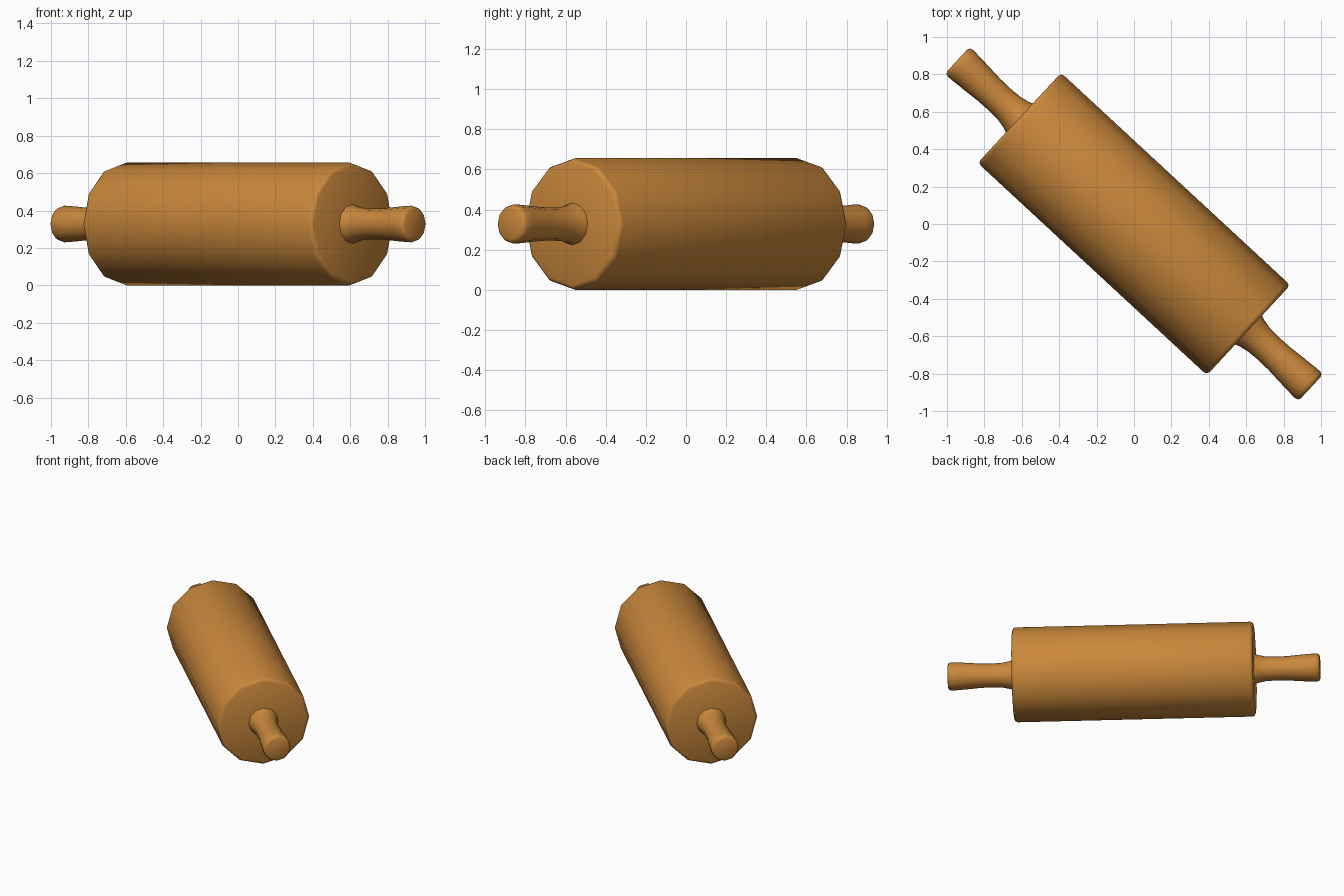
import bpy, bmesh, math
from mathutils import Matrix

if "Cube" in bpy.data.objects:
    bpy.data.objects.remove(bpy.data.objects["Cube"])

SIDES = 12
RADIUS = 0.328
PLACE = Matrix.Translation((0, 0, RADIUS)) @ Matrix.Rotation(math.radians(-42.8), 4, 'Z')

wood = bpy.data.materials.new("warm_wood")
wood.diffuse_color = (0.59, 0.245, 0.044, 1)
wood.use_nodes = True
wood.node_tree.nodes["Principled BSDF"].inputs["Base Color"].default_value = wood.diffuse_color


def lathe(name, profile, flip=False):
    """Turn (distance, radius) points around the long axis, capping both ends."""
    bm = bmesh.new()
    rings = []
    for x, r in profile:
        rings.append([bm.verts.new((x, r * math.cos(2 * math.pi * i / SIDES),
                                    r * math.sin(2 * math.pi * i / SIDES)))
                      for i in range(SIDES)])
    for a, b in zip(rings, rings[1:]):
        for i in range(SIDES):
            j = (i + 1) % SIDES
            bm.faces.new((a[i], a[j], b[j], b[i]))
    bm.faces.new(rings[0])
    bm.faces.new(rings[-1])
    if flip:
        bmesh.ops.scale(bm, vec=(-1, 1, 1), verts=bm.verts)
    bmesh.ops.recalc_face_normals(bm, faces=bm.faces)
    mesh = bpy.data.meshes.new(name)
    bm.to_mesh(mesh)
    bm.free()
    mesh.materials.append(wood)
    obj = bpy.data.objects.new(name, mesh)
    bpy.context.collection.objects.link(obj)
    obj.matrix_world = PLACE
    bpy.ops.object.select_all(action='DESELECT')
    obj.select_set(True)
    bpy.context.view_layer.objects.active = obj
    bpy.ops.object.shade_smooth_by_angle(angle=math.radians(50))
    return obj


# Thick roller with softened rims
rim = [(0.812, RADIUS), (0.828, 0.322), (0.835, 0.306)]
lathe("roller", [(-x, r) for x, r in reversed(rim)] + rim)

# Waisted handles, flared at the roller and at the tip
grip = [(0.82, 0.108), (0.836, 0.105), (0.86, 0.096), (0.91, 0.086),
        (0.98, 0.082), (1.06, 0.084), (1.15, 0.091), (1.22, 0.096),
        (1.265, 0.098), (1.281, 0.092), (1.288, 0.078)]
lathe("handle_right", grip)
lathe("handle_left", grip, flip=True)
